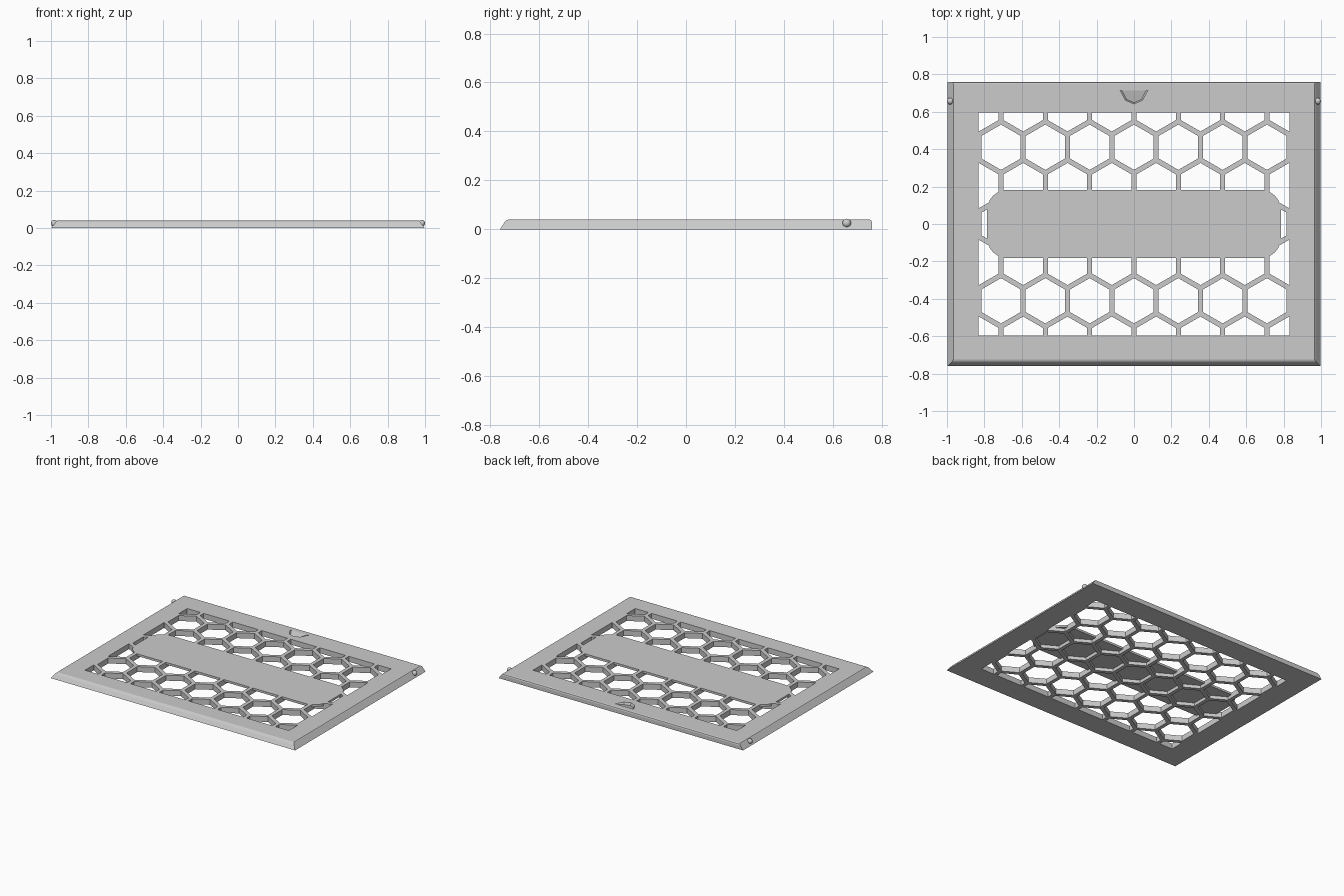
import bpy, bmesh, math
from mathutils import Vector

cube = bpy.data.objects.get("Cube")
if cube:
    bpy.data.objects.remove(cube, do_unlink=True)

# Single plain grey
grey = bpy.data.materials.new("plain_grey")
grey.use_nodes = True
COLOUR = (0.6, 0.6, 0.6, 1)
grey.diffuse_color = COLOUR
grey.node_tree.nodes["Principled BSDF"].inputs["Base Color"].default_value = COLOUR

TOP = 0.04
PITCH = 0.237          # distance between neighbouring cells
ROW = PITCH * math.sqrt(3) / 2
CELL = 0.121           # corner radius of a cell opening
WIN_X, WIN_Y = 0.832, 0.596


def make_object(name, bm):
    bmesh.ops.recalc_face_normals(bm, faces=bm.faces)
    mesh = bpy.data.meshes.new(name)
    bm.to_mesh(mesh)
    bm.free()
    mesh.materials.append(grey)
    obj = bpy.data.objects.new(name, mesh)
    bpy.context.collection.objects.link(obj)
    return obj


def extrude_up(bm, height):
    out = bmesh.ops.extrude_face_region(bm, geom=bm.faces[:])
    verts = [g for g in out["geom"] if isinstance(g, bmesh.types.BMVert)]
    bmesh.ops.translate(bm, verts=verts, vec=(0, 0, height))


def loft(bm, rings):
    loops = [[bm.verts.new(p) for p in ring] for ring in rings]
    n = len(loops[0])
    for a, b in zip(loops, loops[1:]):
        for i in range(n):
            j = (i + 1) % n
            bm.faces.new((a[i], a[j], b[j], b[i]))
    bm.faces.new(loops[0])
    bm.faces.new(loops[-1])


def cut(obj, cutter):
    mod = obj.modifiers.new("cut", "BOOLEAN")
    mod.operation = "DIFFERENCE"
    mod.solver = "EXACT"
    mod.object = cutter
    bpy.context.view_layer.update()
    deps = bpy.context.evaluated_depsgraph_get()
    mesh = bpy.data.meshes.new_from_object(obj.evaluated_get(deps))
    obj.modifiers.clear()
    obj.data = mesh
    bpy.data.objects.remove(cutter, do_unlink=True)


# Lid slab: sloped sides and front, nearly upright back with a softened top edge
bm = bmesh.new()
levels = [(0, 0.998, -0.76, 0.76), (0.028, 0.977, -0.742, 0.76),
          (0.036, 0.971, -0.735, 0.757), (TOP, 0.966, -0.725, 0.75)]
loft(bm, [[(-x, f, z), (x, f, z), (x, b, z), (-x, b, z)] for z, x, f, b in levels])
lid = make_object("lid_frame", bm)

# Honeycomb openings, trimmed to the rectangular window
bm = bmesh.new()
for row in range(-3, 4):
    shift = 0.5 * (row % 2)
    for k in range(-4, 5):
        cx, cy = (k + shift) * PITCH, row * ROW
        if abs(cx) > 0.9:
            continue
        angles = [math.radians(30 + 60 * i) for i in range(6)]
        bm.faces.new([bm.verts.new((cx + CELL * math.cos(a), cy + CELL * math.sin(a), -0.05))
                      for a in angles])
for normal, dist in (((1, 0, 0), WIN_X), ((-1, 0, 0), WIN_X),
                     ((0, 1, 0), WIN_Y), ((0, -1, 0), WIN_Y)):
    n = Vector(normal)
    bmesh.ops.bisect_plane(bm, geom=bm.verts[:] + bm.edges[:] + bm.faces[:],
                           plane_co=n * dist, plane_no=n, clear_outer=True)
extrude_up(bm, 0.15)
cut(lid, make_object("cell_cutter", bm))

# Fingernail notch: ramp that deepens towards the front, with a faceted end
outline = [(-0.075, 0.715), (-0.045, 0.661), (0, 0.642), (0.045, 0.661), (0.075, 0.715)]
bm = bmesh.new()
floor = [(x * 0.9, y + 0.006, TOP - 0.001 - 0.25 * (0.715 - y)) for x, y in outline]
rim = [(x, y, TOP) for x, y in outline]
above = [(x, y, TOP + 0.02) for x, y in outline]
loft(bm, [floor, rim, above])
cut(lid, make_object("notch_cutter", bm))

# Thin rounded label panel over the middle of the honeycomb
bm = bmesh.new()
PX, PY, R = 0.786, 0.183, 0.11
corners = [(1, 1, 0), (-1, 1, 90), (-1, -1, 180), (1, -1, 270)]
points = []
for sx, sy, start in corners:
    for i in range(7):
        a = math.radians(start + 15 * i)
        points.append((sx * (PX - R) + R * math.cos(a), sy * (PY - R) + R * math.sin(a), 0.024))
bm.faces.new([bm.verts.new(p) for p in points])
extrude_up(bm, TOP - 0.024)
make_object("label_panel", bm)

# Snap pins on the sloped sides near the back
for side, name in ((1, "left_pin"), (-1, "right_pin")):
    bm = bmesh.new()
    bmesh.ops.create_uvsphere(bm, u_segments=16, v_segments=10, radius=0.018)
    bmesh.ops.translate(bm, verts=bm.verts, vec=(side * 0.982, 0.657, 0.025))
    pin = make_object(name, bm)
    for poly in pin.data.polygons:
        poly.use_smooth = True
